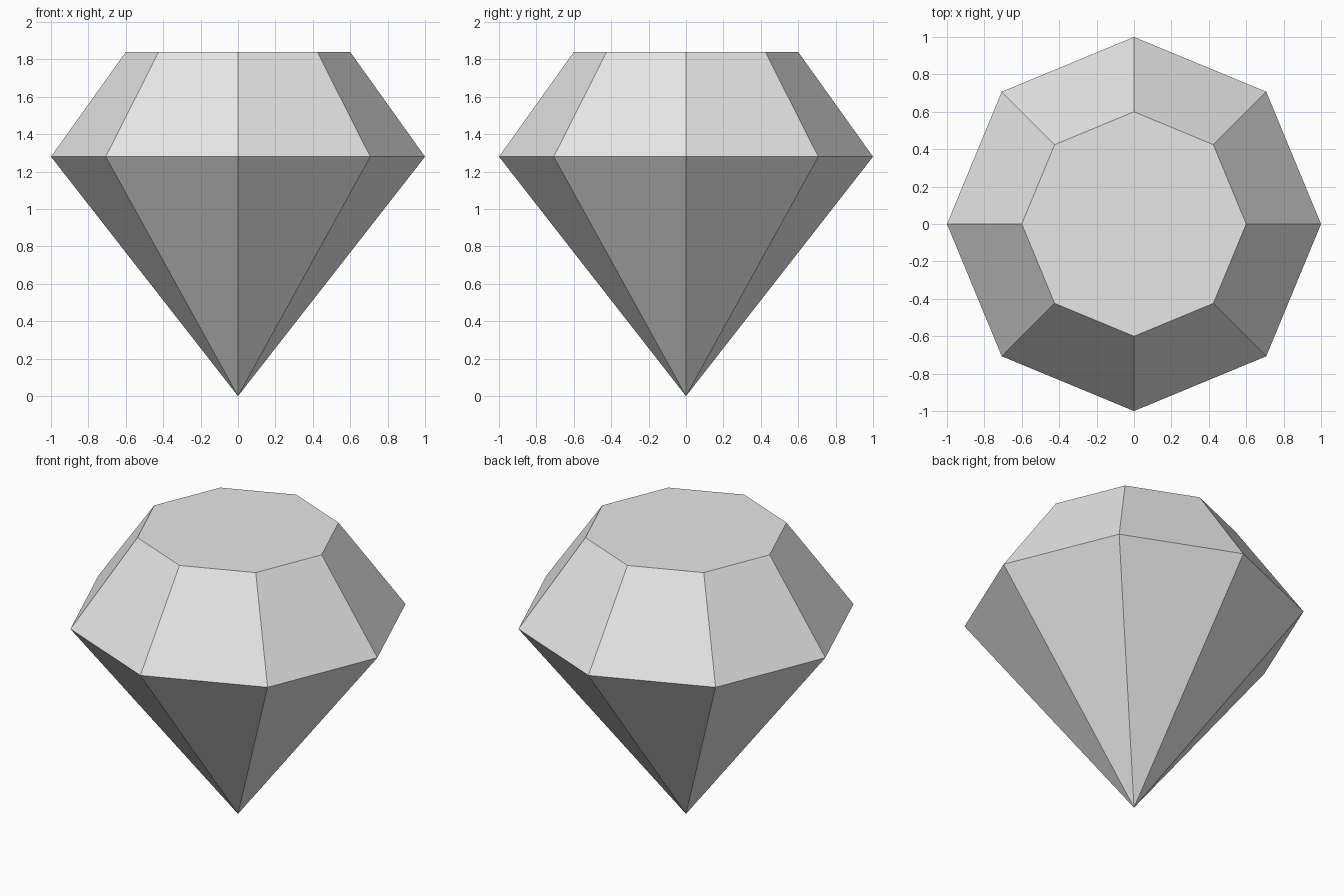
import bpy
import bmesh
from math import cos, sin, tau

SIDES = 8
GIRDLE_Z, TABLE_Z = 1.28, 1.84
GIRDLE_R, TABLE_R = 1.0, 0.6

cube = bpy.data.objects.get("Cube")
if cube:
    bpy.data.objects.remove(cube, do_unlink=True)

# Plain grey material
grey = bpy.data.materials.new("light_grey")
grey.use_nodes = True
color = (0.8, 0.8, 0.8, 1)
grey.diffuse_color = color
grey.node_tree.nodes["Principled BSDF"].inputs["Base Color"].default_value = color


def ring(bm, radius, z):
    """Octagonal ring of vertices with a corner on each axis."""
    angles = [tau * i / SIDES for i in range(SIDES)]
    return [bm.verts.new((radius * cos(a), radius * sin(a), z)) for a in angles]


bm = bmesh.new()
tip = bm.verts.new((0, 0, 0))
girdle = ring(bm, GIRDLE_R, GIRDLE_Z)
table = ring(bm, TABLE_R, TABLE_Z)

# Lower pavilion facets and upper crown facets
for i in range(SIDES):
    j = (i + 1) % SIDES
    bm.faces.new((tip, girdle[j], girdle[i]))
    bm.faces.new((girdle[i], girdle[j], table[j], table[i]))

# Flat table on top
bm.faces.new(table)
bmesh.ops.recalc_face_normals(bm, faces=bm.faces)

mesh = bpy.data.meshes.new("cut_gem")
bm.to_mesh(mesh)
bm.free()
mesh.materials.append(grey)
gem = bpy.data.objects.new("cut_gem", mesh)
bpy.context.collection.objects.link(gem)
